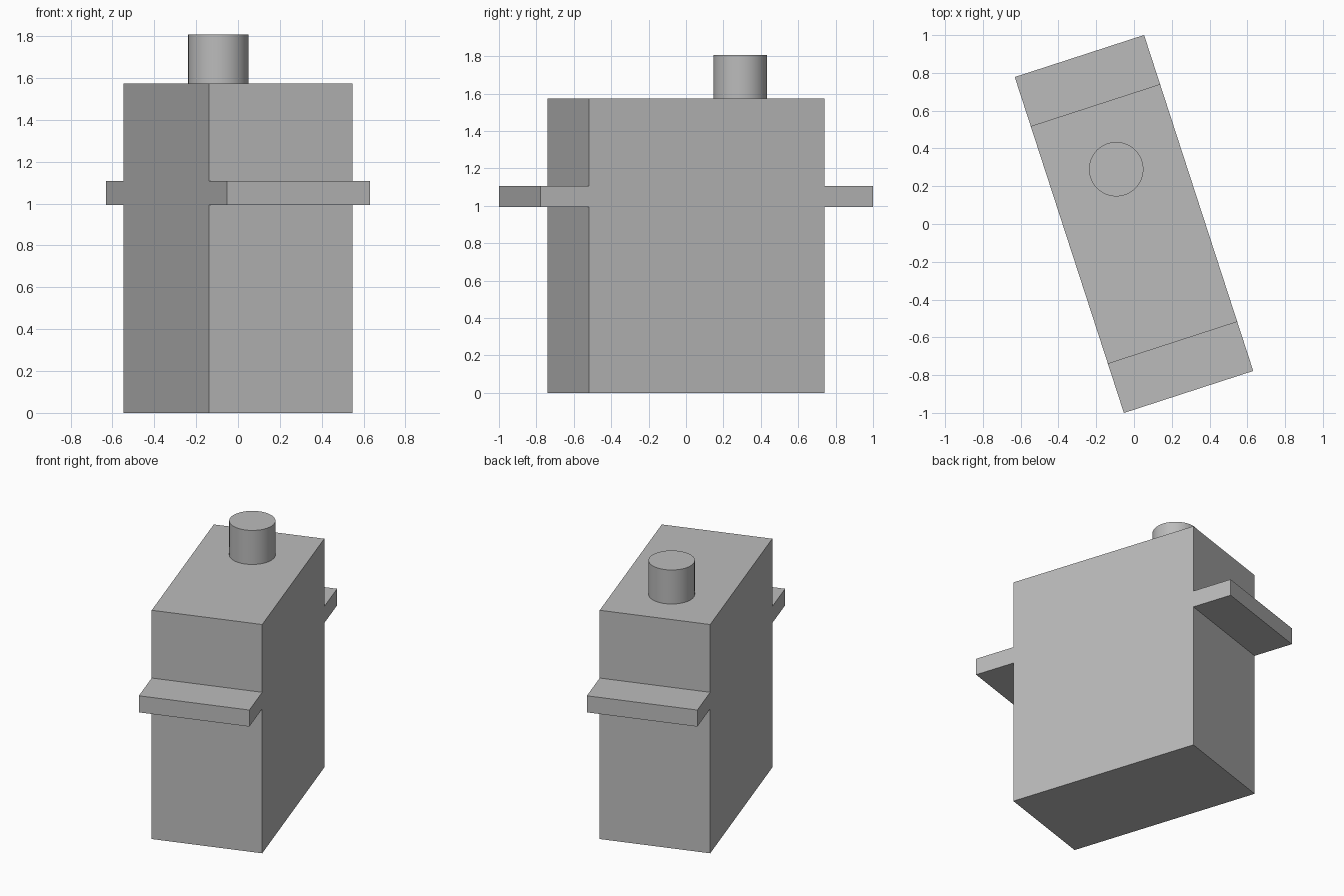
import bpy, bmesh
from math import radians, sin, cos
from mathutils import Matrix

cube = bpy.data.objects.get("Cube")
if cube:
    bpy.data.objects.remove(cube, do_unlink=True)

TURN = radians(18)
WIDTH, BODY_HALF, FLANGE_HALF = 0.72, 0.6615, 0.935
FLANGE_LOW, FLANGE_HIGH, BODY_TOP, SHAFT_TOP = 0.993, 1.107, 1.573, 1.807
SHAFT_RADIUS, SHAFT_OFFSET = 0.144, 0.305

grey = bpy.data.materials.new("mid grey")
grey.use_nodes = True
grey.diffuse_color = (0.5, 0.5, 0.5, 1)
grey.node_tree.nodes["Principled BSDF"].inputs["Base Color"].default_value = (0.5, 0.5, 0.5, 1)

# Housing with mounting flanges: one mirrored side profile extruded across the width
half = [(BODY_HALF, 0), (BODY_HALF, FLANGE_LOW), (FLANGE_HALF, FLANGE_LOW),
        (FLANGE_HALF, FLANGE_HIGH), (BODY_HALF, FLANGE_HIGH), (BODY_HALF, BODY_TOP)]
profile = half + [(-y, z) for y, z in reversed(half)]
bm = bmesh.new()
side = bm.faces.new([bm.verts.new((-WIDTH / 2, y, z)) for y, z in profile])
extruded = bmesh.ops.extrude_face_region(bm, geom=[side], use_keep_orig=True)
moved = [v for v in extruded["geom"] if isinstance(v, bmesh.types.BMVert)]
bmesh.ops.translate(bm, verts=moved, vec=(WIDTH, 0, 0))
bmesh.ops.recalc_face_normals(bm, faces=bm.faces)
bm.transform(Matrix.Rotation(TURN, 4, "Z"))
mesh = bpy.data.meshes.new("housing_with_flanges")
bm.to_mesh(mesh)
bm.free()
housing = bpy.data.objects.new("housing_with_flanges", mesh)
bpy.context.collection.objects.link(housing)
mesh.materials.append(grey)

# Round output shaft on the top
bpy.ops.mesh.primitive_cylinder_add(
    vertices=64, radius=SHAFT_RADIUS, depth=SHAFT_TOP - BODY_TOP,
    location=(-SHAFT_OFFSET * sin(TURN), SHAFT_OFFSET * cos(TURN), (SHAFT_TOP + BODY_TOP) / 2))
shaft = bpy.context.object
shaft.name = "output_shaft"
shaft.data.materials.append(grey)
bpy.ops.object.shade_smooth_by_angle(angle=radians(30))
